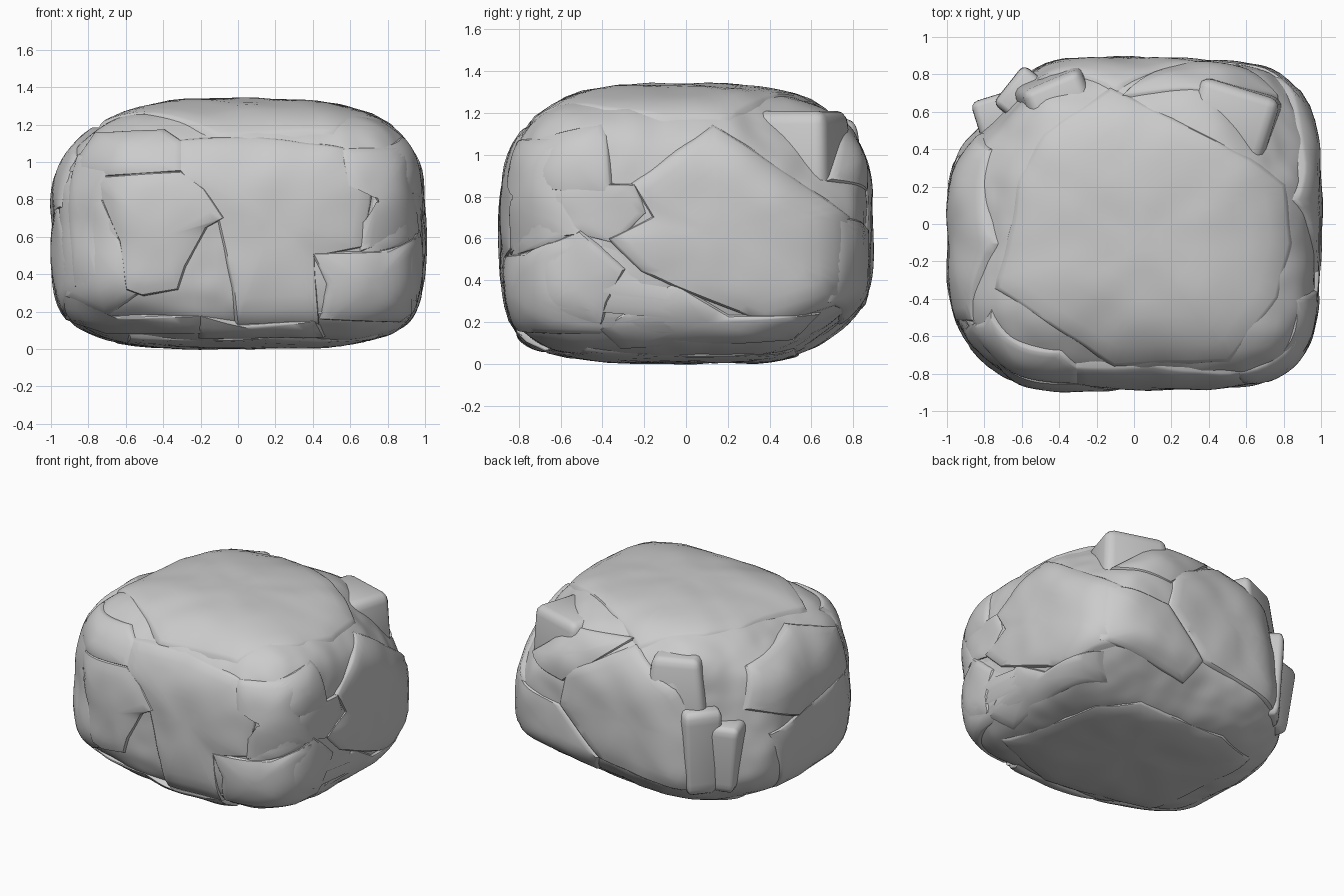
import bpy, bmesh, math
from mathutils import Vector, noise

old = bpy.data.objects.get("Cube")
if old:
    bpy.data.objects.remove(old)

stone = bpy.data.materials.new("grey_stone")
stone.use_nodes = True
GREY = (0.6, 0.6, 0.6, 1)
stone.diffuse_color = GREY
stone.node_tree.nodes["Principled BSDF"].inputs["Base Color"].default_value = GREY

HALF = Vector((0.974, 0.862, 0.65))
MID = 0.67
# Planes that shave the boulder: outward direction and distance from the middle
CUTS = [(Vector((-.7, .7, .12)).normalized(), .92),
        (Vector((-.7, -.7, .1)).normalized(), 1.06),
        (Vector((-.6, .3, .7)).normalized(), .89),
        (Vector((.6, .5, .62)).normalized(), .93),
        (Vector((.1, .6, -.8)).normalized(), .84),
        (Vector((.25, .33, -.91)).normalized(), .87),
        (Vector((-.25, -.55, -.8)).normalized(), .93),
        (Vector((-.45, .45, -.77)).normalized(), .95)]


def level(p):
    """1 on the boulder's skin, less inside, more outside."""
    x, y, z = (abs(p[i]) / HALF[i] for i in range(3))
    flat = (x ** 4.5 + y ** 4.5) ** (1 / 4.5)
    q = 3.1 + .4 * p.x if p.z > 0 else 4.8
    terms = [(flat ** q + z ** q) ** (1 / q)]
    terms += [max(0, n.dot(p) / d) for n, d in CUTS]
    return sum(t ** 24 for t in terms) ** (1 / 24)


def finish(name, bm, angle=35):
    bmesh.ops.recalc_face_normals(bm, faces=bm.faces)
    bmesh.ops.translate(bm, verts=bm.verts, vec=(0, 0, MID))
    me = bpy.data.meshes.new(name)
    bm.to_mesh(me)
    bm.free()
    me.shade_smooth()
    me.set_sharp_from_angle(angle=math.radians(angle))
    me.materials.append(stone)
    ob = bpy.data.objects.new(name, me)
    bpy.context.collection.objects.link(ob)


def on_skin(u, v, axis, sign):
    """Point on the skin seen at (u, v) when looking along an axis."""
    def place(t):
        p = [u, v]
        p.insert(axis, sign * t)
        return Vector(p)
    base = place(0)
    if level(base) >= 1:
        return base / level(base)
    lo, hi = 0, 1.2
    for _ in range(22):
        mid = (lo + hi) / 2
        lo, hi = (mid, hi) if level(place(mid)) < 1 else (lo, mid)
    return place(lo)


def slab(name, side, outline, lift=.025):
    """Gently domed flake of rock lying on the skin, with its rim sunk in."""
    axis, sign = "xyz".index(side[1]), 1 if side[0] == "+" else -1
    pts = [Vector((a, b - (MID if axis < 2 else 0))) for a, b in outline]
    centre = sum(pts, Vector((0, 0))) / len(pts)
    rim = []
    for i, a in enumerate(pts):
        b = pts[(i + 1) % len(pts)]
        steps = max(2, int((b - a).length / .05))
        rim += [a.lerp(b, k / steps) for k in range(steps)]
    bm = bmesh.new()
    rings = []
    dome = [(k / 8, lift * (1.15 - .5 * (k / 8) ** 3)) for k in range(1, 9)]
    for t, h in dome + [(1.03, lift * .35), (1.08, -.02)]:
        ring = []
        for p in rim:
            uv = centre.lerp(p, t)
            s = on_skin(uv.x, uv.y, axis, sign)
            rough = .012 * noise.noise(s * 5 + Vector((lift * 90, 0, 0)))
            ring.append(bm.verts.new(s + s.normalized() * (h + rough)))
        rings.append(ring)
    bm.faces.new(rings[0])
    for a, b in zip(rings, rings[1:]):
        for i in range(len(a)):
            j = (i + 1) % len(a)
            bm.faces.new((a[i], a[j], b[j], b[i]))
    finish(name, bm)


def chunk(name, loc, size, turn, taper=.3):
    """Loose angular stone with worn corners, narrower at one end."""
    bm = bmesh.new()
    bmesh.ops.create_cube(bm, size=1)
    bmesh.ops.bevel(bm, geom=bm.edges[:], offset=.14, segments=3, profile=.5, affect='EDGES')
    for v in bm.verts:
        p = Vector(v.co[i] * size[i] for i in range(3))
        p.x *= 1 - taper * v.co.z
        p.y *= 1 - taper * v.co.z
        c, s = math.cos(turn), math.sin(turn)
        v.co = Vector((p.x * c - p.y * s, p.x * s + p.y * c, p.z)) + Vector(loc)
        v.co.z -= MID
    finish(name, bm, 40)


# Main body
bm = bmesh.new()
bmesh.ops.create_cube(bm, size=2)
bmesh.ops.subdivide_edges(bm, edges=bm.edges[:], cuts=47, use_grid_fill=True)
for v in bm.verts:
    p = Vector(v.co[i] * HALF[i] for i in range(3))
    p /= level(p)
    v.co = p * (1 + .018 * noise.noise(p * 3) + .008 * noise.noise(p * 8))
finish("boulder_body", bm)

# Top and underside
slab("top_slab", "+z", [(-.12, .7), (.6, .33), (.78, .2), (.81, -.1), (.74, -.38), (.49, -.71),
     (-.1, -.73), (-.35, -.57), (-.7, -.33), (-.62, 0), (-.59, .24), (-.46, .46)], .02)
slab("base_slab", "-z", [(-.65, .38), (-.3, .52), (.36, .5), (.58, .3), (.72, -.45), (.2, -.65), (-.55, -.5)], .017)

# Front
slab("front_centre_slab", "-y", [(-.3, 1.1), (.1, 1.12), (.55, 1.06), (.7, .9), (.65, .55), (.4, .5),
     (.42, .16), (0, .15), (-.02, .35), (-.1, .7), (-.3, .95)], .023)
slab("front_left_panel", "-y", [(-.76, .91), (-.3, .94), (-.18, .85), (-.08, .7), (-.17, .65),
     (-.28, .45), (-.32, .33), (-.5, .3), (-.58, .33), (-.62, .58)], .034)
slab("front_low_panel", "-y", [(.4, .51), (.8, .52), (.95, .6), (.97, .2), (.9, .15), (.45, .17), (.48, .35)], .03)
slab("front_high_panel", "-y", [(.55, 1.06), (.9, 1.07), (.95, .62), (.65, .53), (.66, .68), (.77, .69),
     (.72, .85), (.58, .87)], .028)
slab("front_shoulder", "-y", [(-.9, .95), (-.75, 1.15), (-.4, 1.17), (-.3, 1.1), (-.3, .95), (-.75, .92)], .023)
slab("front_side_panel", "-y", [(-.94, .92), (-.76, .9), (-.62, .55), (-.55, .3), (-.7, .19), (-.94, .3)], .02)
slab("front_foot", "-y", [(-.2, .18), (0, .14), (.4, .16), (.45, .07), (-.2, .07)], .024)
slab("front_left_foot", "-y", [(-.94, .3), (-.7, .18), (-.2, .18), (-.2, .09), (-.7, .09), (-.92, .16)], .018)

# Side facing +x
slab("left_main_slab", "+x", [(-.24, .85), (.13, 1.12), (.5, .88), (.76, .7), (.78, .32), (.4, .2),
     (-.05, .38), (-.2, .45), (-.35, .6), (-.15, .7)], .026)
slab("left_high_panel", "+x", [(-.78, 1.06), (-.4, 1.14), (-.38, 1.08), (-.36, .8), (-.78, .85)], .022)
slab("left_middle_panel", "+x", [(-.78, .86), (-.25, .85), (-.2, .72), (-.34, .58), (-.5, .62), (-.82, .52)], .018)
slab("left_low_panel", "+x", [(-.83, .5), (-.5, .63), (-.3, .45), (-.38, .3), (-.4, .2), (-.8, .2)], .026)
slab("left_foot", "+x", [(-.4, .17), (-.05, .38), (.2, .23), (.62, .24), (.5, .12), (-.3, .08)], .02)

# Back
slab("back_main_slab", "+y", [(-.1, 1.15), (.35, .9), (.4, .65), (.1, .35), (-.55, .25), (-.68, .6), (-.45, .95)], .028)
slab("back_high_panel", "+y", [(-.05, 1.19), (.4, 1.16), (.75, .88), (.4, .83)], .022)
slab("back_low_panel", "+y", [(.42, .64), (.85, .7), (.86, .3), (.2, .2), (.13, .34)], .024)

# Side facing -x
slab("right_high_slab", "-x", [(.46, .8), (.38, 1.06), (-.1, 1.17), (-.5, 1.03), (-.5, .76), (.1, .66)], .028)
slab("right_low_slab", "-x", [(.35, .6), (.1, .65), (-.45, .75), (-.68, .4), (-.4, .2), (.2, .15)], .022)
slab("right_front_column", "-x", [(-.53, 1.03), (-.74, 1), (-.78, .34), (-.64, .34)], .024)

# Loose stones wedged in the back corners
chunk("back_left_stone", (.52, .55, .98), (.46, .38, .46), -.3, .1)
chunk("back_right_stone", (-.39, .63, .95), (.38, .34, .44), .4)
chunk("corner_wedge", (-.69, .56, .47), (.26, .24, .5), .3, -.45)
chunk("corner_sliver", (-.56, .66, .52), (.24, .26, .62), .9, -.3)
